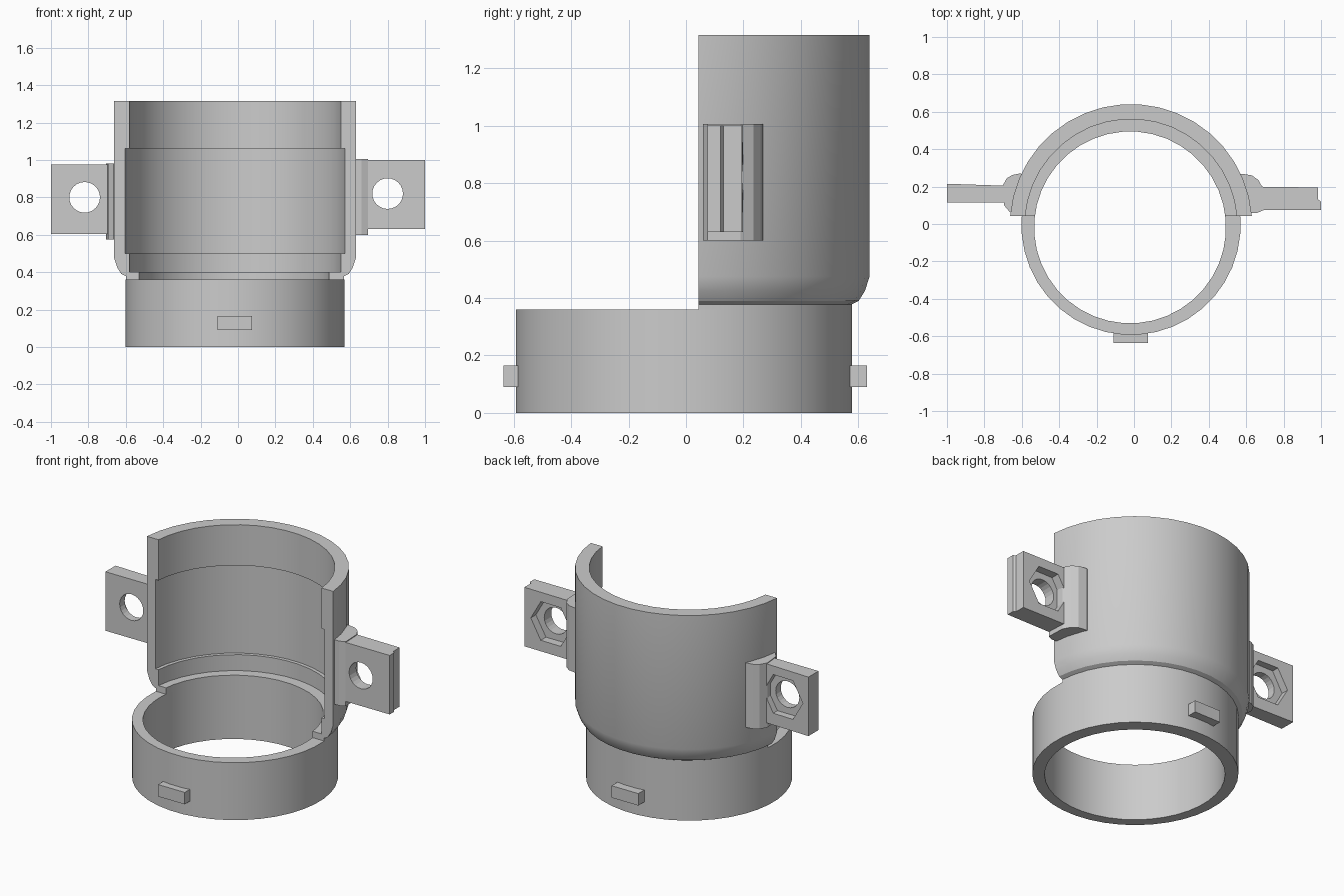
import bpy, bmesh, math
from mathutils import Vector

if "Cube" in bpy.data.objects:
    bpy.data.objects.remove(bpy.data.objects["Cube"], do_unlink=True)

CX, CY = -0.016, -0.007      # axis of the collar
SEGMENTS = 40

grey = bpy.data.materials.new("plain grey")
grey.use_nodes = True
grey.diffuse_color = (0.6, 0.6, 0.6, 1)
grey.node_tree.nodes["Principled BSDF"].inputs["Base Color"].default_value = (0.6, 0.6, 0.6, 1)


def finish(name, bm, smooth=False):
    bmesh.ops.recalc_face_normals(bm, faces=bm.faces)
    mesh = bpy.data.meshes.new(name)
    bm.to_mesh(mesh)
    bm.free()
    mesh.materials.append(grey)
    ob = bpy.data.objects.new(name, mesh)
    bpy.context.collection.objects.link(ob)
    if smooth:
        select(ob)
        bpy.ops.object.shade_smooth_by_angle(angle=math.radians(20))
    return ob


def select(ob):
    bpy.ops.object.select_all(action="DESELECT")
    ob.select_set(True)
    bpy.context.view_layer.objects.active = ob


def lathe(name, profile, cut_y=None):
    """Spin a closed (radius, z) profile; the narrow bore sits slightly off axis."""
    bm = bmesh.new()
    rings = []
    for r, z in profile:
        dx, dy = (-0.005, -0.011) if r < 0.52 else (0, 0)
        ring = []
        for i in range(SEGMENTS):
            a = math.tau * (i + 0.5) / SEGMENTS
            ring.append(bm.verts.new((CX + dx + r * math.cos(a), CY + dy + r * math.sin(a), z)))
        rings.append(ring)
    for k, low in enumerate(rings):
        high = rings[(k + 1) % len(rings)]
        for i in range(SEGMENTS):
            j = (i + 1) % SEGMENTS
            bm.faces.new((low[i], low[j], high[j], high[i]))
    if cut_y is not None:
        bmesh.ops.bisect_plane(bm, geom=bm.verts[:] + bm.edges[:] + bm.faces[:],
                               plane_co=(0, cut_y, 0), plane_no=(0, 1, 0), clear_inner=True)
        bmesh.ops.holes_fill(bm, edges=[e for e in bm.edges if e.is_boundary], sides=0)
    return finish(name, bm, smooth=True)


def prism(name, outline, depth):
    """Extrude a flat 3D outline along a vector."""
    bm = bmesh.new()
    face = bm.faces.new([bm.verts.new(p) for p in outline])
    extruded = bmesh.ops.extrude_face_region(bm, geom=[face], use_keep_orig=True)
    verts = [v for v in extruded["geom"] if isinstance(v, bmesh.types.BMVert)]
    bmesh.ops.translate(bm, verts=verts, vec=Vector(depth))
    return finish(name, bm)


def upright(name, outline, z0, z1):
    return prism(name, [(x, y, z0) for x, y in outline], (0, 0, z1 - z0))


def drill(ob, x, z, radius, sides, y0, y1):
    """Cut a round or hexagonal pocket running along y."""
    points = [(x + radius * math.cos(math.tau * i / sides), y0,
               z + radius * math.sin(math.tau * i / sides)) for i in range(sides)]
    cutter = prism("cutter", points, (0, y1 - y0, 0))
    cutter.hide_render = True
    mod = ob.modifiers.new("pocket", "BOOLEAN")
    mod.operation, mod.solver, mod.object = "DIFFERENCE", "EXACT", cutter
    select(ob)
    bpy.ops.object.modifier_apply(modifier=mod.name)
    bpy.data.objects.remove(cutter, do_unlink=True)


# Full lower ring
lathe("lower_ring", [(0.513, 0), (0.586, 0), (0.586, 0.36), (0.513, 0.36)])

# Half shell with rounded shoulder, bore lip and a wide inner groove
lathe("half_shell", [
    (0.513, 0.36), (0.586, 0.36), (0.586, 0.378), (0.61, 0.39), (0.632, 0.425),
    (0.648, 0.475), (0.648, 1.315), (0.568, 1.315), (0.568, 1.06), (0.59, 1.06),
    (0.59, 0.5), (0.568, 0.5), (0.568, 0.4), (0.513, 0.4)], cut_y=0.043)

# Locating pegs on the front and back of the ring
for name, y0, y1 in (("front_peg", -0.635, -0.56), ("back_peg", 0.55, 0.63)):
    upright(name, [(-0.11, y0), (0.075, y0), (0.075, y1), (-0.11, y1)], 0.09, 0.165)

# Right ear: boss against the shell, bolt plate with hexagonal nut pocket
upright("right_boss", [(-0.63, 0.065), (-0.665, 0.065), (-0.695, 0.1), (-0.705, 0.2),
                       (-0.68, 0.245), (-0.65, 0.262), (-0.61, 0.27), (-0.57, 0.26)], 0.575, 0.98)
right_tab = upright("right_tab", [(-0.65, 0.11), (-0.70, 0.115), (-1, 0.115), (-1, 0.215),
                                  (-0.70, 0.205), (-0.65, 0.205)], 0.605, 0.975)
drill(right_tab, -0.82, 0.80, 0.082, 24, 0, 0.4)
drill(right_tab, -0.82, 0.80, 0.14, 6, 0.165, 0.4)

# Left ear: same idea, with a stepped outer end
upright("left_boss", [(0.6, 0.06), (0.66, 0.06), (0.695, 0.075), (0.69, 0.19),
                      (0.665, 0.235), (0.63, 0.26), (0.58, 0.268), (0.54, 0.26)], 0.6, 1.005)
left_tab = upright("left_tab", [(0.63, 0.075), (1, 0.075), (1, 0.12), (0.985, 0.13),
                                (0.985, 0.195), (0.63, 0.2)], 0.63, 1.0)
drill(left_tab, 0.80, 0.82, 0.082, 24, 0, 0.4)
drill(left_tab, 0.80, 0.82, 0.14, 6, 0.145, 0.4)
